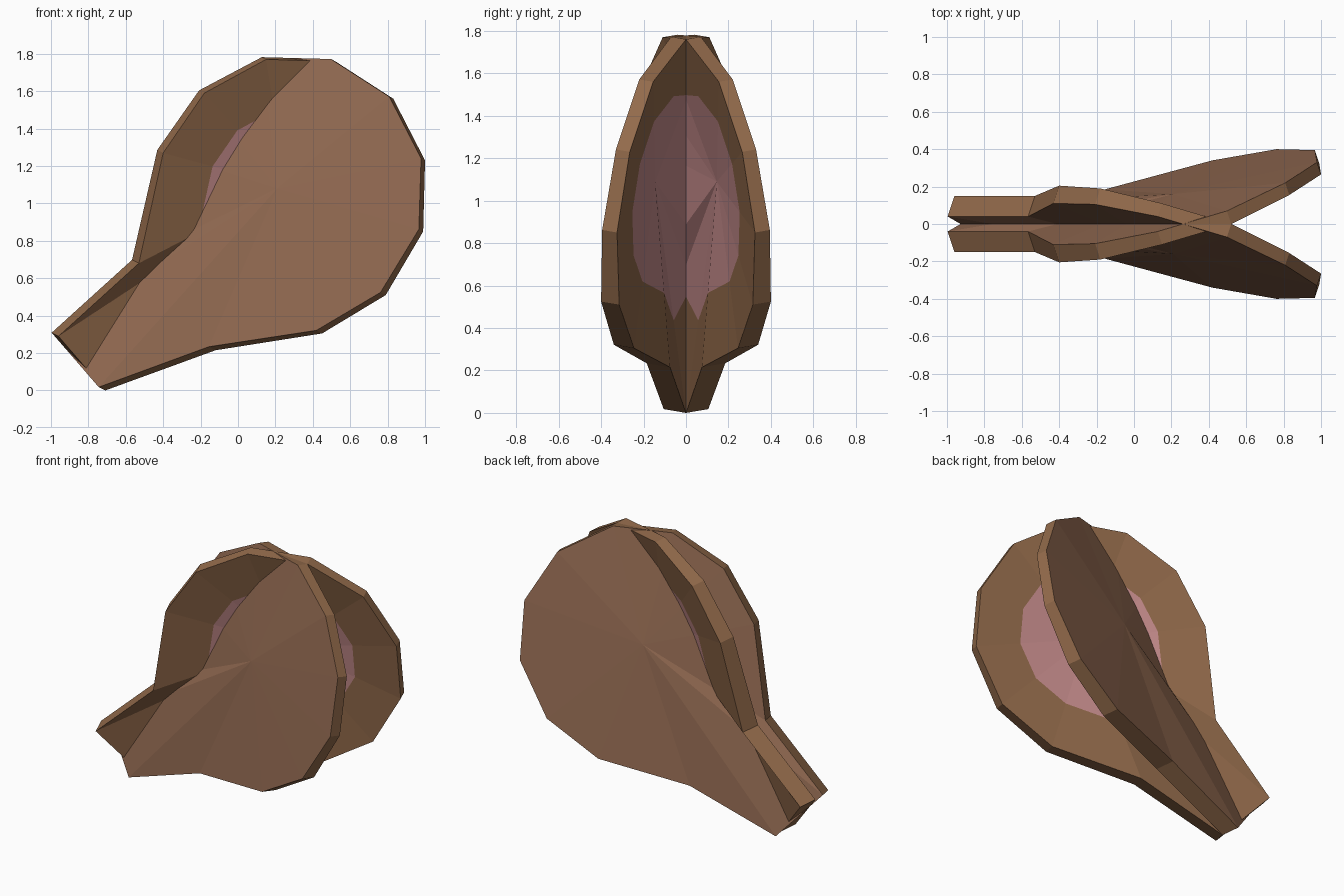
import bpy
import bmesh
from mathutils import Vector

cube = bpy.data.objects.get("Cube")
if cube:
    bpy.data.objects.remove(cube, do_unlink=True)


def make_material(name, color):
    material = bpy.data.materials.new(name)
    material.use_nodes = True
    material.diffuse_color = color
    material.node_tree.nodes["Principled BSDF"].inputs["Base Color"].default_value = color
    return material


brown_fur = make_material("brown fur", (0.29, 0.145, 0.07, 1))
brown_back = make_material("reddish brown back", (0.275, 0.137, 0.079, 1))
pink_skin = make_material("pink skin", (0.565, 0.262, 0.262, 1))

# Front outline of one ear: x, y, z and the rim depth at that corner
OUTLINE = [
    (-.96, -.15, .29, .11), (-.53, -.15, .68, .11), (-.4, -.205, 1.27, .095),
    (-.18, -.19, 1.59, .085), (.15, -.11, 1.77, .07), (.52, 0, 1.76, .07),
    (.83, .155, 1.56, .065), (1, .265, 1.23, .065), (.99, .325, .85, .07),
    (.79, .315, .51, .085), (.45, .245, .305, .095), (-.12, .075, .215, .11),
    (-.71, 0, 0, .105),
]
RIM_DIRECTION = Vector((-.33, 1, .17))
FRONT_CENTRE = Vector((.26, .145, 1.09))
BACK_CENTRE = Vector((.21, .16, 1.08))
PINK_RATIO = .6


def build_ear(name, side):
    bm = bmesh.new()

    def add(point):
        return bm.verts.new((point.x, point.y * side, point.z))

    corners = [Vector(corner[:3]) for corner in OUTLINE]
    front = [add(p) for p in corners]
    back = [add(p + RIM_DIRECTION * c[3]) for p, c in zip(corners, OUTLINE)]
    pink = [add(FRONT_CENTRE.lerp(p, PINK_RATIO)) for p in corners]
    front_centre, back_centre = add(FRONT_CENTRE), add(BACK_CENTRE)

    # Pink fan, brown border, rim and back fan, one sector at a time
    count = len(corners)
    for i in range(count):
        j = (i + 1) % count
        sector = [
            ((front_centre, pink[i], pink[j]), 2),
            ((pink[i], front[i], front[j], pink[j]), 0),
            ((front[i], back[i], back[j], front[j]), 0),
            ((back[i], back_centre, back[j]), 1),
        ]
        for verts, colour in sector:
            bm.faces.new(verts).material_index = colour

    bmesh.ops.recalc_face_normals(bm, faces=bm.faces)
    mesh = bpy.data.meshes.new(name)
    bm.to_mesh(mesh)
    bm.free()
    for material in (brown_fur, brown_back, pink_skin):
        mesh.materials.append(material)
    bpy.context.collection.objects.link(bpy.data.objects.new(name, mesh))


# Two mirrored ears crossing at the middle
build_ear("back_ear", 1)
build_ear("front_ear", -1)
